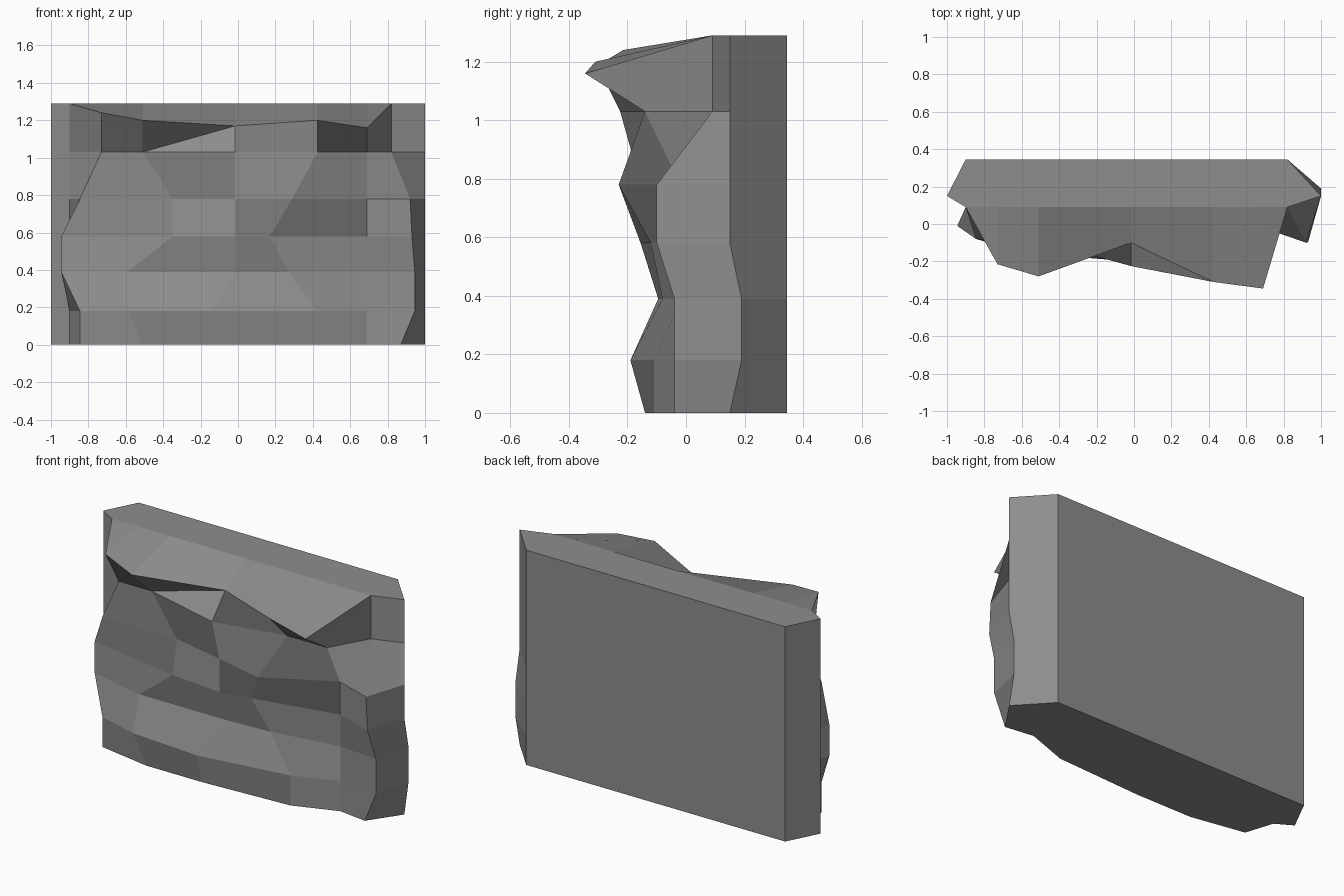
import bpy, bmesh

if "Cube" in bpy.data.objects:
    bpy.data.objects.remove(bpy.data.objects["Cube"])

LEVELS = [0, 0.18, 0.39, 0.58, 0.78, 1.03]
TOP = 1.29
BACK = 0.345


def rib(xs, ys, lip):
    """Vertical profile: six level points, the overhang lip, then the flat top edge."""
    pts = [(x, y, z) for x, y, z in zip(xs, ys, LEVELS)]
    return pts + [lip, (lip[0], 0.09, TOP)]


def post(x, ys):
    """Upright edge at constant x, running straight to the top."""
    return [(x, y, z) for y, z in zip(ys, LEVELS)] + [(x, ys[-1], TOP)] * 2


# Ribs around the slab, left to right across the rocky front, then the back
ribs = [
    post(-1, [0.15] * 6),
    post(-.9, [.09] * 6),
    rib([-.845, -.845, -.945, -.945, -.845, -.73],
        [-.08, -.08, -.01, -.01, -.08, -.09], (-.73, -.215, 1.24)),
    rib([-.51, -.59, -.59, -.35, -.35, -.51],
        [-.14, -.155, -.095, -.12, -.08, -.09], (-.51, -.28, 1.20)),
    rib([-.14, -.14, -.015, -.015, -.015, -.015],
        [-.14, -.19, -.095, -.155, -.155, -.225], (-.015, -.10, 1.17)),
    rib([.425, .425, .27, .17, .29, .425],
        [-.11, -.11, -.08, -.12, -.23, -.14], (.425, -.31, 1.20)),
    rib([.69] * 6,
        [-.015, -.015, -.015, -.015, -.02, -.14], (.69, -.345, 1.16)),
    rib([.87, .945, .945, .93, .92, .82],
        [-.04, -.04, -.04, -.10, -.10, .09], (.82, .09, TOP)),
    post(1, [.15, .19, .19, .15, .15, .15]),
    post(.82, [BACK] * 6),
    post(-.9, [BACK] * 6),
]

# Skin the ribs into a closed rock slab with flat top and bottom
bm = bmesh.new()
cols = [[bm.verts.new(p) for p in r] for r in ribs]
for a, b in zip(cols, cols[1:] + cols[:1]):
    for i in range(len(a) - 1):
        bm.faces.new((a[i], b[i], b[i + 1], a[i + 1]))
bm.faces.new([c[-1] for c in cols])
bm.faces.new([c[0] for c in reversed(cols)])
# Crease under the overhang, left of the middle
bmesh.ops.connect_verts(bm, verts=[cols[3][5], cols[4][6]])
bmesh.ops.remove_doubles(bm, verts=bm.verts, dist=0.0005)
bmesh.ops.recalc_face_normals(bm, faces=bm.faces)

mesh = bpy.data.meshes.new("cliff_slab")
bm.to_mesh(mesh)
bm.free()

# Dark grey stone
stone = bpy.data.materials.new("stone")
stone.diffuse_color = (0.27, 0.27, 0.27, 1)
stone.use_nodes = True
stone.node_tree.nodes["Principled BSDF"].inputs["Base Color"].default_value = stone.diffuse_color
mesh.materials.append(stone)
bpy.context.collection.objects.link(bpy.data.objects.new("cliff_slab", mesh))
